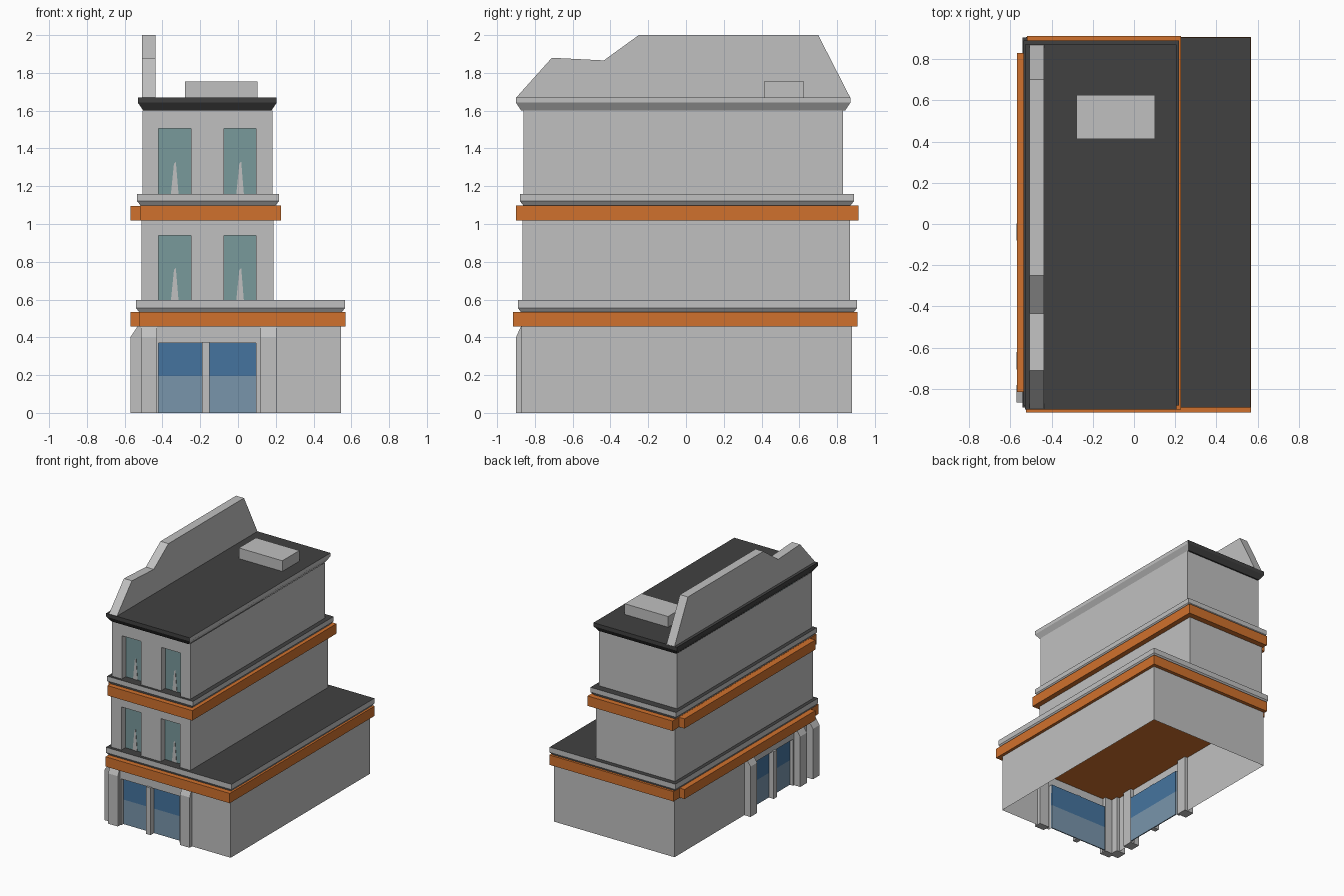
import bpy, bmesh
from mathutils import Vector

if "Cube" in bpy.data.objects:
    bpy.data.objects.remove(bpy.data.objects["Cube"])


def material(name, rgb):
    m = bpy.data.materials.new(name)
    m.diffuse_color = (*rgb, 1)
    m.use_nodes = True
    m.node_tree.nodes["Principled BSDF"].inputs["Base Color"].default_value = m.diffuse_color
    return m


GREY = material("wall grey", (0.53, 0.53, 0.53))
DARK = material("roof dark grey", (0.053, 0.053, 0.053))
ORANGE = material("orange band", (0.63, 0.165, 0.026))
TEAL = material("teal glass", (0.19, 0.32, 0.33))
BLUE = material("shop glass blue", (0.06, 0.175, 0.345))
SLATE = material("shop glass pale", (0.19, 0.30, 0.41))


def finish(name, bm, mats, rule=None, recalc=True):
    bmesh.ops.remove_doubles(bm, verts=bm.verts, dist=1e-5)
    if recalc:
        bmesh.ops.recalc_face_normals(bm, faces=bm.faces)
    bm.normal_update()
    if rule:
        for f in bm.faces:
            f.material_index = rule(f.normal)
    me = bpy.data.meshes.new(name)
    bm.to_mesh(me)
    bm.free()
    for m in mats:
        me.materials.append(m)
    ob = bpy.data.objects.new(name, me)
    bpy.context.collection.objects.link(ob)
    return ob


def loft(name, rect, sections, mats, rule=None):
    """Stack of rectangles: sections are (inset, z) from bottom to top."""
    x0, x1, y0, y1 = rect
    bm = bmesh.new()
    rings = []
    for i, z in sections:
        rings.append([bm.verts.new(p) for p in (
            (x0 + i, y0 + i, z), (x1 - i, y0 + i, z),
            (x1 - i, y1 - i, z), (x0 + i, y1 - i, z))])
    for a, b in zip(rings, rings[1:]):
        for k in range(4):
            n = (k + 1) % 4
            bm.faces.new((a[k], a[n], b[n], b[k]))
    bm.faces.new(rings[0][::-1])
    bm.faces.new(rings[-1])
    return finish(name, bm, mats, rule)


def box(name, rect, z0, z1, mat):
    return loft(name, rect, [(0, z0), (0, z1)], [mat])


def prism(name, profile, direction, mat):
    """Flat outline of 3D points pushed along a direction."""
    bm = bmesh.new()
    d = Vector(direction)
    a = [bm.verts.new(p) for p in profile]
    b = [bm.verts.new(Vector(p) + d) for p in profile]
    bm.faces.new(a)
    bm.faces.new(b[::-1])
    for k in range(len(a)):
        n = (k + 1) % len(a)
        bm.faces.new((a[k], b[k], b[n], a[n]))
    return finish(name, bm, [mat])


def storey(name, rect, z0, z1, front=(), left=(), depth=0.04):
    """Open wall shell; openings (start, end, top) have recessed reveals."""
    x0, x1, y0, y1 = rect
    bm = bmesh.new()

    def strip(p, u, start, end, inward, holes):
        def at(s, z, d=0):
            return Vector((p[0], p[1], z)) + Vector(u) * s + Vector(inward) * d

        out = -Vector(inward)

        def quad(pts, toward):
            f = bm.faces.new([bm.verts.new(q) for q in pts])
            f.normal_update()
            if f.normal.dot(toward) < 0:
                f.normal_flip()

        def panel(a, b, lo):
            quad((at(a, lo), at(b, lo), at(b, z1), at(a, z1)), out)

        cur = start
        for a, b, top in holes:
            panel(cur, a, z0)
            panel(a, b, top)
            for s, sign in ((a, 1), (b, -1)):
                quad((at(s, z0), at(s, z0, depth), at(s, top, depth), at(s, top)),
                     Vector(u) * sign)
            quad((at(a, top), at(b, top), at(b, top, depth), at(a, top, depth)),
                 Vector((0, 0, -1)))
            cur = b
        panel(cur, end, z0)

    strip((0, y0), (1, 0, 0), x0, x1, (0, 1, 0), front)
    strip((0, y1), (1, 0, 0), x0, x1, (0, -1, 0), ())
    strip((x0, 0), (0, 1, 0), y0, y1, (1, 0, 0), left)
    strip((x1, 0), (0, 1, 0), y0, y1, (-1, 0, 0), ())
    return finish(name, bm, [GREY], recalc=False)


# Ground floor with shop openings on the front and left
storey("ground_floor_walls", (-0.515, 0.545, -0.87, 0.88), 0, 0.46,
       front=[(-0.42, 0.095, 0.37)], left=[(-0.61, -0.09, 0.37)], depth=0.03)
for z0, z1, mat, label in ((0, 0.195, SLATE, "lower"), (0.195, 0.37, BLUE, "upper")):
    box("front_shop_glass_" + label, (-0.42, 0.095, -0.842, -0.834), z0, z1, mat)
    box("left_shop_glass_" + label, (-0.487, -0.479, -0.61, -0.09), z0, z1, mat)
box("front_shop_mullion", (-0.19, -0.15, -0.885, -0.835), 0, 0.375, GREY)
box("left_shop_mullion", (-0.53, -0.48, -0.385, -0.345), 0, 0.375, GREY)

# Pillars with sloped tops
for x in (-0.513, 0.12):
    prism("front_pillar", [(x, -0.84, 0), (x, -0.9, 0), (x, -0.9, 0.40),
                           (x, -0.873, 0.46), (x, -0.84, 0.46)], (0.085, 0, 0), GREY)
for y in (-0.865, -0.705, -0.08):
    prism("left_pillar", [(-0.49, y, 0), (-0.57, y, 0), (-0.57, y, 0.40),
                          (-0.53, y, 0.46), (-0.49, y, 0.46)], (0, 0.083, 0), GREY)

# Orange bands, each with a projecting strip on the left
for label, rect, z0, z1 in (
        ("lower", (-0.525, 0.568, -0.915, 0.908), 0.457, 0.535),
        ("upper", (-0.52, 0.228, -0.90, 0.912), 1.018, 1.097)):
    box(label + "_orange_band", rect, z0, z1, ORANGE)
    box(label + "_left_strip", (-0.568, -0.515, -0.815, 0.83), z0 + 0.001, z1 - 0.001, ORANGE)


# Ledges: grey sides, dark top
def top_dark(n):
    return 1 if n.z > 0.5 else 0


loft("lower_ledge", (-0.54, 0.566, -0.89, 0.905),
     [(0.015, 0.535), (0, 0.555), (0, 0.597)], [GREY, DARK], top_dark)
loft("upper_ledge", (-0.535, 0.218, -0.88, 0.89),
     [(0.02, 1.097), (0, 1.122), (0, 1.16)], [GREY, DARK], top_dark)

# Upper storeys with recessed windows
for label, rect, z0, z1, top in (
        ("second", (-0.512, 0.187, -0.865, 0.867), 0.597, 1.02, 0.94),
        ("third", (-0.505, 0.182, -0.86, 0.832), 1.16, 1.602, 1.505)):
    spans = [(-0.42, -0.25), (-0.073, 0.095)]
    storey(label + "_floor_walls", rect, z0, z1,
           front=[(a, b, top) for a, b in spans], depth=0.05)
    yg = rect[2] + 0.05
    for a, b in spans:
        box(label + "_window_glass", (a, b, yg, yg + 0.008), z0, top, TEAL)
        c = (a + b) / 2
        prism(label + "_window_highlight",
              [(c - 0.02, yg - 0.003, z0), (c + 0.02, yg - 0.003, z0),
               (c + 0.006, yg - 0.003, z0 + 0.17), (c - 0.004, yg - 0.003, z0 + 0.16)],
              (0, 0.004, 0), GREY)

# Roof cornice: dark, with a grey right side
loft("roof_cornice", (-0.53, 0.205, -0.9, 0.87),
     [(0.027, 1.602), (0, 1.642), (0, 1.67)], [DARK, GREY],
     lambda n: 1 if n.x > 0.4 else 0)

# Stepped parapet wall along the left edge
prism("left_parapet", [(-0.507, y, z) for y, z in (
    (-0.9, 1.668), (-0.71, 1.88), (-0.435, 1.866),
    (-0.25, 2.0), (0.70, 2.0), (0.87, 1.668))], (0.07, 0, 0), GREY)

# Rooftop unit
box("rooftop_unit", (-0.28, 0.102, 0.412, 0.625), 1.665, 1.755, GREY)
